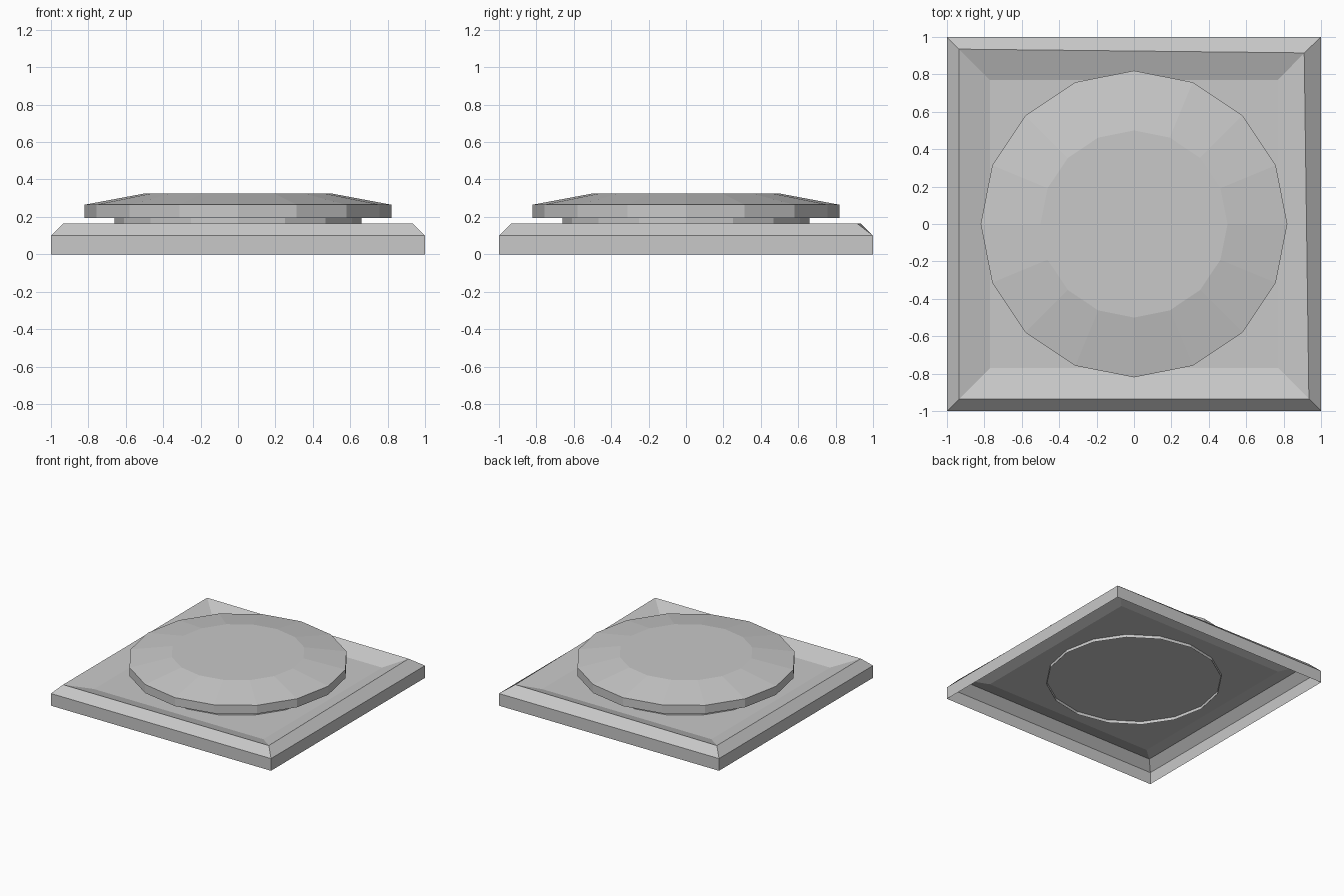
import bpy, bmesh, math

cube = bpy.data.objects.get("Cube")
if cube:
    bpy.data.objects.remove(cube)

# Single plain grey finish
grey = bpy.data.materials.new("plain grey")
grey.use_nodes = True
colour = (0.58, 0.58, 0.58, 1)
grey.diffuse_color = colour
grey.node_tree.nodes["Principled BSDF"].inputs["Base Color"].default_value = colour


def ring(sides, radius, z, start=0.0):
    return [(radius * math.cos(start + math.tau * i / sides),
             radius * math.sin(start + math.tau * i / sides), z)
            for i in range(sides)]


def loft(name, rings):
    """Join rings into a flat-faced shell, open below and capped above."""
    bm = bmesh.new()
    loops = [[bm.verts.new(p) for p in r] for r in rings]
    for low, high in zip(loops, loops[1:]):
        n = len(low)
        for i in range(n):
            j = (i + 1) % n
            bm.faces.new((low[i], low[j], high[j], high[i]))
    bm.faces.new(loops[-1])
    mesh = bpy.data.meshes.new(name)
    bm.to_mesh(mesh)
    bm.free()
    mesh.materials.append(grey)
    obj = bpy.data.objects.new(name, mesh)
    bpy.context.collection.objects.link(obj)
    return obj


# Square base: wall, raised bevelled rim, sunken floor; hollow underneath
square = [ring(4, half * math.sqrt(2), z, math.pi / 4)
          for half, z in ((1, 0), (1, 0.1), (0.935, 0.165), (0.77, 0.11))]
square[2][0] = (0.91, 0.915, 0.165)  # rim corner set slightly inward
loft("square_base", square)

# Sixteen-sided button: narrow neck, overhanging disc, sloped top
button_profile = ((0.66, 0.085), (0.66, 0.195), (0.82, 0.195),
                  (0.82, 0.265), (0.5, 0.325))
loft("round_button", [ring(16, r, z) for r, z in button_profile])
